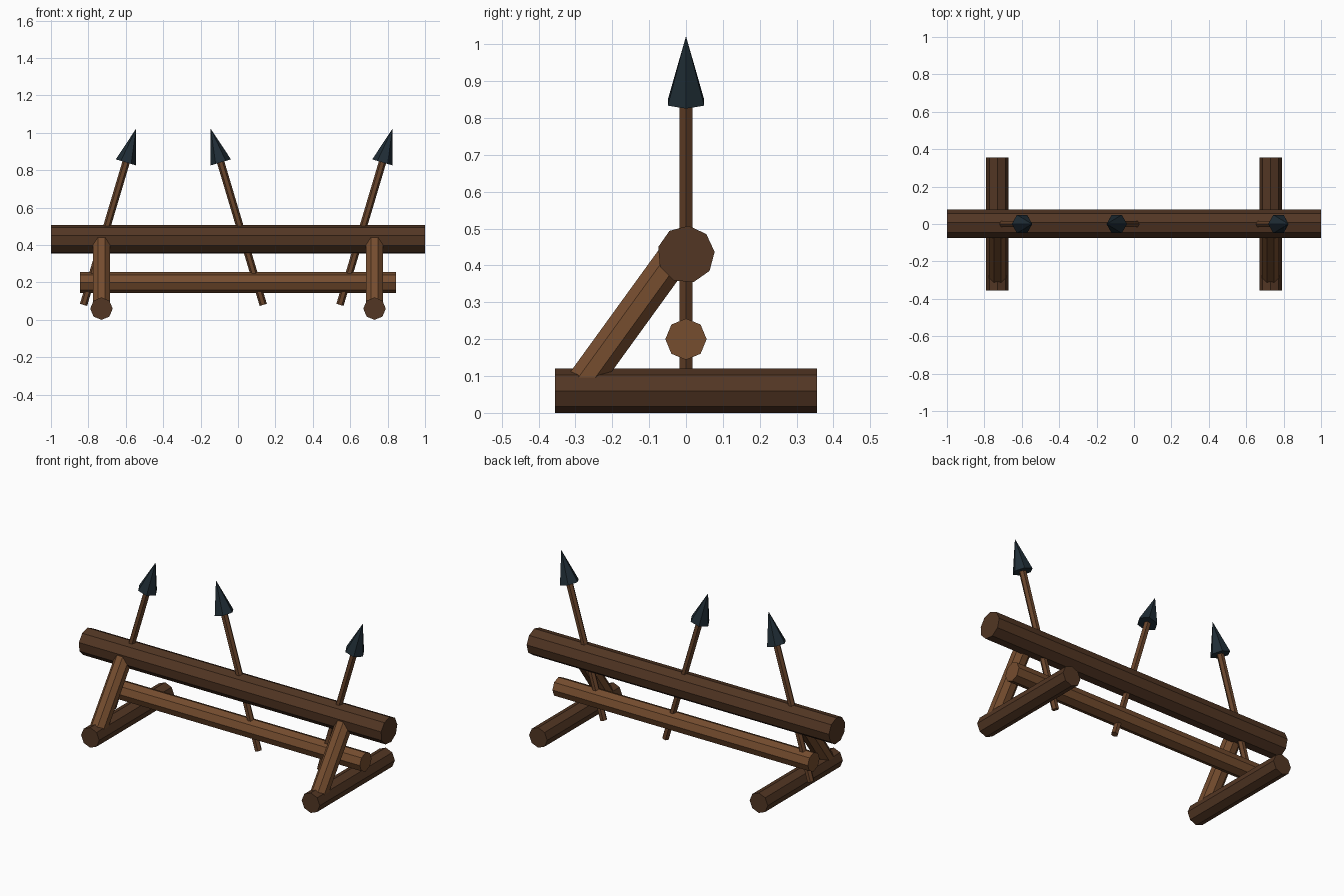
import bpy
import bmesh
import math
from mathutils import Vector

if "Cube" in bpy.data.objects:
    bpy.data.objects.remove(bpy.data.objects["Cube"], do_unlink=True)


def make_material(name, rgb):
    mat = bpy.data.materials.new(name)
    mat.use_nodes = True
    color = (*rgb, 1.0)
    mat.diffuse_color = color
    mat.node_tree.nodes["Principled BSDF"].inputs["Base Color"].default_value = color
    return mat


dark_wood = make_material("dark wood", (0.085, 0.037, 0.017))
light_wood = make_material("light wood", (0.18, 0.074, 0.028))
shaft_wood = make_material("shaft wood", (0.14, 0.058, 0.024))
slate = make_material("dark slate", (0.014, 0.026, 0.036))


def rod(name, start, end, radius, sides, side_dir, mat, spin=0.0, tip=None):
    """Flat-sided rod or cone; its first corner lies along side_dir plus spin degrees."""
    start, end, u = Vector(start), Vector(end), Vector(side_dir)
    axis = (end - start).normalized()
    u = (u - axis * u.dot(axis)).normalized()
    v = u.cross(axis)
    bm = bmesh.new()
    rings = []
    for centre, r in ((start, radius), (end, radius if tip is None else tip)):
        ring = []
        for i in range(sides):
            a = math.radians(spin) + math.tau * i / sides
            ring.append(bm.verts.new(centre + (u * math.cos(a) + v * math.sin(a)) * r))
        bm.faces.new(ring)
        rings.append(ring)
    low, high = rings
    for i in range(sides):
        j = (i + 1) % sides
        bm.faces.new((low[i], low[j], high[j], high[i]))
    bmesh.ops.remove_doubles(bm, verts=bm.verts, dist=1e-5)
    bmesh.ops.recalc_face_normals(bm, faces=bm.faces)
    mesh = bpy.data.meshes.new(name)
    bm.to_mesh(mesh)
    bm.free()
    mesh.materials.append(mat)
    obj = bpy.data.objects.new(name, mesh)
    bpy.context.scene.collection.objects.link(obj)
    return obj


FRONT, UP, SIDE = (0, -1, 0), (0, 0, 1), (1, 0, 0)

# Long horizontal logs
rod("top_beam", (-1, 0, 0.43), (1, 0, 0.43), 0.078, 9, FRONT, dark_wood, spin=15)
rod("lower_rail", (-0.845, 0, 0.2), (0.845, 0, 0.2), 0.056, 8, UP, light_wood)

# Ground logs and slanted braces at both ends
for label, x in (("left", 0.73), ("right", -0.73)):
    rod(label + "_foot", (x, -0.355, 0.06), (x, 0.355, 0.06), 0.06, 8, UP, dark_wood)
    rod(label + "_brace", (x, -0.295, 0.06), (x, -0.022, 0.437), 0.049, 8, SIDE,
        light_wood, spin=22.5)

# Leaning spears
HEAD_LENGTH = 0.188
for label, x_low, x_tip in (("right", -0.826, -0.545), ("middle", 0.135, -0.146),
                            ("left", 0.545, 0.826)):
    foot, point = Vector((x_low, 0, 0.08)), Vector((x_tip, 0, 1.022))
    neck = point - (point - foot).normalized() * HEAD_LENGTH
    rod(label + "_spear_shaft", foot, neck, 0.02, 6, SIDE, shaft_wood)
    rod(label + "_spear_head", neck, point, 0.057, 6, SIDE, slate, tip=0.0)
